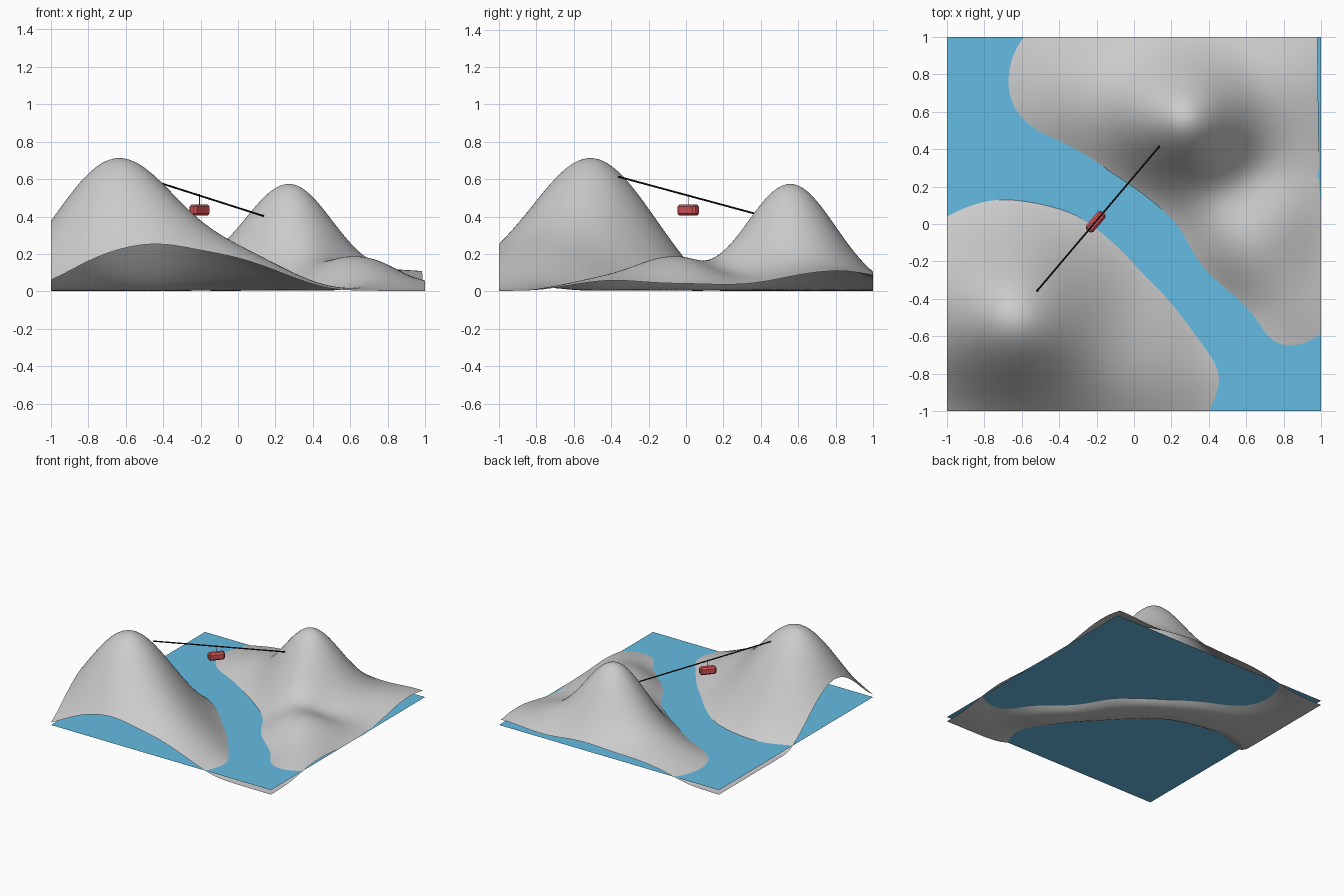
import bpy, bmesh, math
from mathutils import Vector

if "Cube" in bpy.data.objects:
    bpy.data.objects.remove(bpy.data.objects["Cube"])


def material(name, rgb):
    m = bpy.data.materials.new(name)
    m.diffuse_color = (*rgb, 1)
    m.use_nodes = True
    m.node_tree.nodes["Principled BSDF"].inputs["Base Color"].default_value = m.diffuse_color
    return m


blue = material("water_blue", (0.13, 0.50, 0.76))
red = material("cabin_red", (0.68, 0.09, 0.10))
black = material("cable_black", (0.01, 0.01, 0.01))
steel = material("hanger_steel", (0.25, 0.28, 0.4))

# Hills and river carving: x, y, height, spread
BUMPS = [
    (-0.655, -0.50, 0.74, 0.215),  # tall south-west mountain
    (-0.03, -0.82, 0.23, 0.205),   # its eastern shoulder
    (-0.42, -1.00, 0.03, 0.05),
    (-1.00, -1.00, -0.025, 0.05),
    (0.275, 0.55, 0.565, 0.115),   # north-east mountain
    (-0.28, 0.76, 0.165, 0.24),    # north-west shoulder
    (0.60, -0.02, 0.19, 0.13),     # east hill
    (0.85, -0.40, 0.11, 0.20),     # south-east rise
    (0.97, 0.82, 0.155, 0.25),     # far corner rise
    (0.60, 0.24, -0.065, 0.04),    # saddle behind the east hill
    (1.00, -0.15, -0.03, 0.06),
    (-0.98, 0.12, -0.025, 0.05),   # river bends
    (-0.63, 0.24, -0.045, 0.06),
    (-0.40, 0.24, -0.05, 0.045),
    (-0.05, 0.15, -0.065, 0.08),
    (0.20, -0.20, -0.05, 0.05),
    (0.34, -0.37, -0.035, 0.03),
    (0.48, -0.50, -0.075, 0.05),
]


def height(x, y):
    s = sum(h * math.exp(-((x - cx) ** 2 + (y - cy) ** 2) / k) for cx, cy, h, k in BUMPS)
    u = s - 0.05
    return 0.5 * (u + math.sqrt(u * u + 0.02 ** 2))


def rod(name, a, b, r, mat, sides=10):
    a, b = Vector(a), Vector(b)
    bpy.ops.mesh.primitive_cylinder_add(vertices=sides, radius=r, depth=(b - a).length,
                                        location=(a + b) / 2)
    ob = bpy.context.object
    ob.name = name
    ob.rotation_euler = (b - a).to_track_quat('Z', 'Y').to_euler()
    ob.data.materials.append(mat)
    bpy.ops.object.shade_smooth_by_angle()
    return ob


# Terrain sheet
bpy.ops.mesh.primitive_grid_add(x_subdivisions=120, y_subdivisions=120, size=2)
terrain = bpy.context.object
terrain.name = "terrain"
for v in terrain.data.vertices:
    x, y = v.co.x, v.co.y
    v.co.z = height(x, y)
    inset = 0.01 + 0.01 * (y - 0.25) / 0.75 if y > 0.25 else 0
    v.co.x = x - inset * max(0, (x - 0.8) / 0.2)
bpy.ops.object.shade_smooth()

# Water surface
bpy.ops.mesh.primitive_plane_add(size=2, location=(0, 0, 0.04))
water = bpy.context.object
water.name = "water"
water.data.materials.append(blue)

# Cable between the two mountains
start, end = Vector((-0.52, -0.36, 0.613)), Vector((0.14, 0.42, 0.402))
rod("cable", start, end, 0.005, black)

# Cabin with chamfered edges, turned along the cable
along = end - start
hang = start + along * 0.477
bpy.ops.mesh.primitive_cube_add(size=1, location=(hang.x, hang.y, 0.435))
cabin = bpy.context.object
cabin.name = "cabin"
cabin.scale = (0.126, 0.052, 0.06)
bpy.ops.object.transform_apply(location=False, rotation=False, scale=True)
cabin.rotation_euler.z = math.atan2(along.y, along.x)
cabin.data.materials.append(red)
bevel = cabin.modifiers.new("chamfer", 'BEVEL')
bevel.width = 0.012
bevel.segments = 1

# Hanger
rod("hanger", (hang.x, hang.y, 0.46), (hang.x, hang.y, hang.z + 0.008), 0.002, steel, 8)
